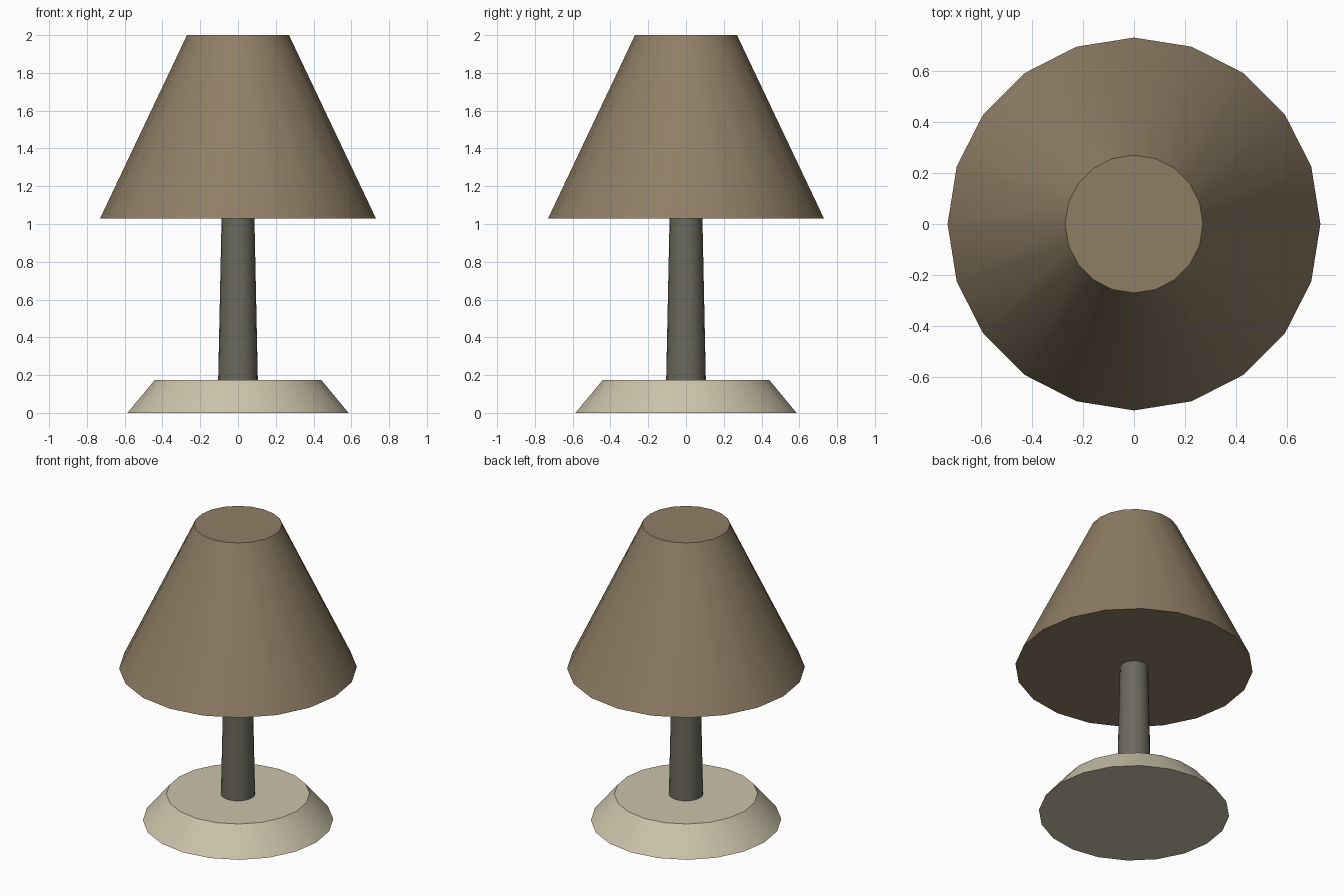
import bpy
import math

if "Cube" in bpy.data.objects:
    bpy.data.objects.remove(bpy.data.objects["Cube"])

SIDES = 20


def srgb(r, g, b):
    """8-bit sRGB to a linear RGBA colour."""
    lin = [(c / 255 / 12.92) if c < 10 else ((c / 255 + 0.055) / 1.055) ** 2.4
           for c in (r, g, b)]
    return (*lin, 1.0)


def material(name, rgb):
    mat = bpy.data.materials.new(name)
    mat.diffuse_color = srgb(*rgb)
    mat.use_nodes = True
    mat.node_tree.nodes["Principled BSDF"].inputs["Base Color"].default_value = mat.diffuse_color
    return mat


def tapered_part(name, r_bottom, r_top, z_bottom, z_top, mat):
    """Capped truncated cone with smooth sides and sharp rims."""
    bpy.ops.mesh.primitive_cone_add(
        vertices=SIDES, radius1=r_bottom, radius2=r_top,
        depth=z_top - z_bottom, end_fill_type='NGON',
        location=(0, 0, (z_bottom + z_top) / 2))
    obj = bpy.context.object
    obj.name = name
    obj.data.materials.append(mat)
    bpy.ops.object.shade_smooth_by_angle(angle=math.radians(30))
    return obj


cream = material("cream_base", (203, 195, 170))
grey = material("grey_metal", (107, 105, 93))
brown = material("brown_fabric", (143, 126, 101))

# Foot, stem and closed lampshade
tapered_part("base", 0.585, 0.44, 0.0, 0.175, cream)
tapered_part("stem", 0.105, 0.087, 0.175, 1.03, grey)
tapered_part("lampshade", 0.73, 0.27, 1.03, 2.0, brown)
